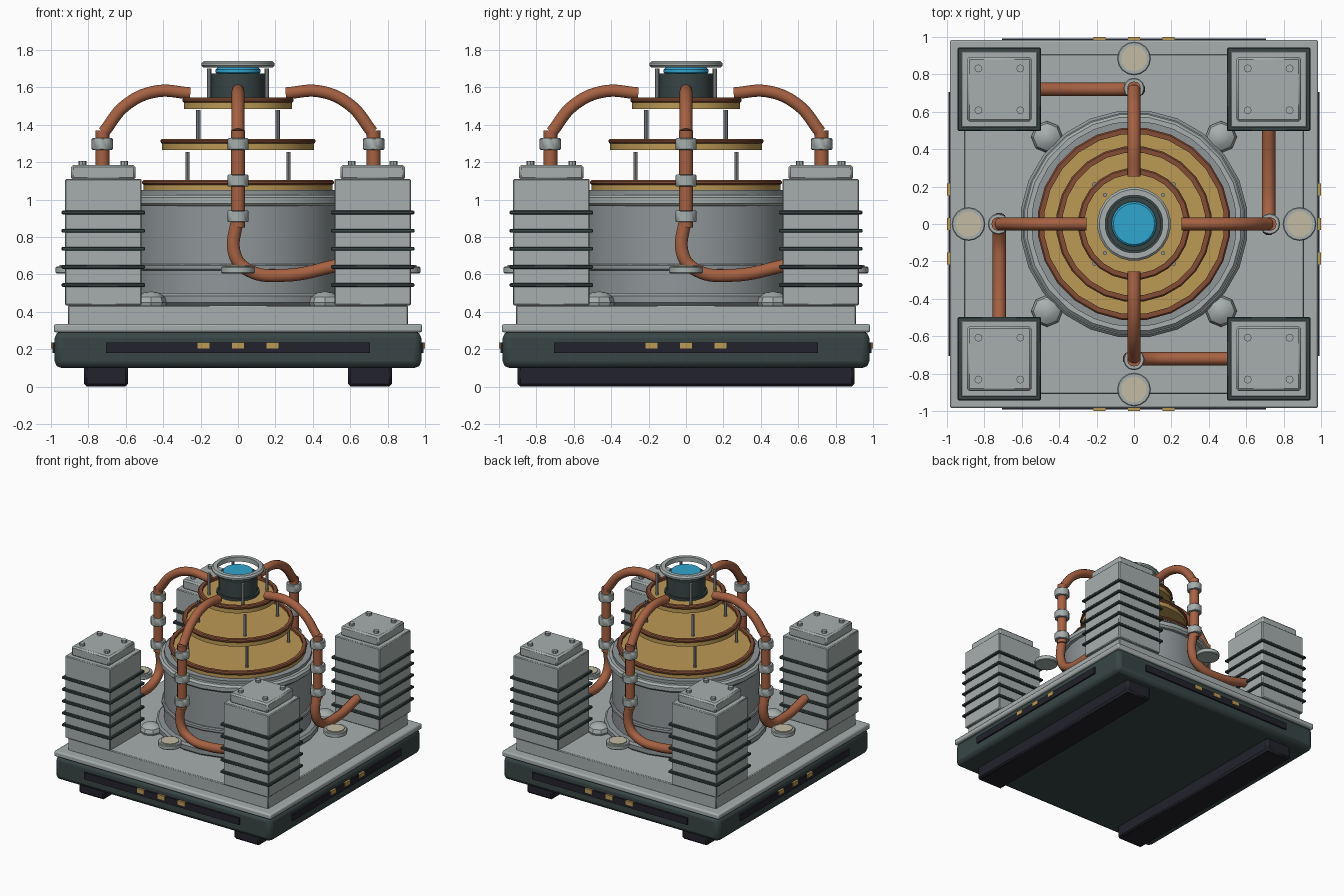
import bpy, bmesh, math
from mathutils import Matrix, Vector

if "Cube" in bpy.data.objects:
    bpy.data.objects.remove(bpy.data.objects["Cube"])


def material(name, r, g, b):
    m = bpy.data.materials.new(name)
    m.use_nodes = True
    m.diffuse_color = (r, g, b, 1)
    node = next(n for n in m.node_tree.nodes if n.type == "BSDF_PRINCIPLED")
    node.inputs["Base Color"].default_value = (r, g, b, 1)
    return m


LIGHT = material("light grey paint", 0.38, 0.43, 0.42)
STEEL = material("steel", 0.28, 0.31, 0.32)
DARK = material("dark green grey", 0.04, 0.06, 0.06)
BLACK = material("blue black", 0.016, 0.016, 0.025)
COPPER = material("copper", 0.38, 0.12, 0.055)
RIM = material("dark copper", 0.23, 0.075, 0.035)
GOLD = material("gold", 0.50, 0.32, 0.09)
CYAN = material("glowing cyan", 0.03, 0.38, 0.62)
CREAM = material("cream", 0.54, 0.50, 0.37)


def finish(name, bm, mat, turn=0, bevel=0, segments=1):
    """Turn a bmesh into an object, rotated by quarter turns about z."""
    bmesh.ops.recalc_face_normals(bm, faces=bm.faces)
    mesh = bpy.data.meshes.new(name)
    for f in bm.faces:
        f.smooth = True
    bm.to_mesh(mesh)
    bm.free()
    mesh.set_sharp_from_angle(angle=math.radians(32))
    mesh.materials.append(mat)
    ob = bpy.data.objects.new(name, mesh)
    bpy.context.collection.objects.link(ob)
    ob.rotation_euler.z = turn * math.pi / 2
    if bevel:
        mod = ob.modifiers.new("bevel", "BEVEL")
        mod.width = bevel
        mod.segments = segments
    return ob


def box(name, x, y, z0, z1, sx, sy, mat, turn=0, bevel=0, segments=1):
    bm = bmesh.new()
    place = Matrix.Translation((x, y, (z0 + z1) / 2)) @ Matrix.Diagonal((sx, sy, z1 - z0, 1))
    bmesh.ops.create_cube(bm, size=1, matrix=place)
    return finish(name, bm, mat, turn, bevel, segments)


def cylinder(name, x, y, z0, z1, r, mat, turn=0, sides=16, top=None, bevel=0):
    bm = bmesh.new()
    bmesh.ops.create_cone(bm, cap_ends=True, segments=sides, radius1=r,
                          radius2=r if top is None else top, depth=z1 - z0,
                          matrix=Matrix.Translation((x, y, (z0 + z1) / 2)))
    return finish(name, bm, mat, turn, bevel)


def ring(name, r0, r1, z0, z1, mat, chamfer=0.008, sides=24):
    """Chamfered band lathed about the z axis."""
    c = chamfer
    profile = [(r0, z0), (r1 - c, z0), (r1, z0 + c), (r1, z1 - c), (r1 - c, z1), (r0, z1)]
    bm = bmesh.new()
    loops = []
    for i in range(sides):
        a = math.tau * (i + 0.5) / sides
        loops.append([bm.verts.new((r * math.cos(a), r * math.sin(a), z)) for r, z in profile])
    n = len(profile)
    for i in range(sides):
        a, b = loops[i], loops[(i + 1) % sides]
        for j in range(n):
            k = (j + 1) % n
            bm.faces.new((a[j], b[j], b[k], a[k]))
    return finish(name, bm, mat)


def pipe(name, points, r, turn):
    curve = bpy.data.curves.new(name, "CURVE")
    curve.dimensions = "3D"
    curve.bevel_depth = r
    curve.bevel_resolution = 3
    curve.resolution_u = 8
    curve.use_fill_caps = True
    spline = curve.splines.new("BEZIER")
    spline.bezier_points.add(len(points) - 1)
    for bp, p in zip(spline.bezier_points, points):
        bp.co = p
        bp.handle_left_type = bp.handle_right_type = "AUTO"
    curve.materials.append(COPPER)
    ob = bpy.data.objects.new(name, curve)
    bpy.context.collection.objects.link(ob)
    ob.rotation_euler.z = turn * math.pi / 2


# Base and skids
for side in (-1, 1):
    box("skid", side * 0.705, 0, 0, 0.13, 0.235, 1.8, BLACK, bevel=0.015)
box("base_body", 0, 0, 0.10, 0.295, 1.96, 1.96, DARK, bevel=0.035, segments=2)
box("base_plate", 0, 0, 0.29, 0.335, 1.97, 1.97, LIGHT, bevel=0.012, segments=2)
box("deck", 0, 0, 0.33, 0.435, 1.82, 1.82, LIGHT, bevel=0.006)

# Reactor drum and its bands
cylinder("drum", 0, 0, 0.43, 1.05, 0.55, STEEL, sides=32)
ring("drum_foot_ring", 0.5, 0.61, 0.435, 0.50, STEEL, 0.015)
ring("drum_middle_band", 0.5, 0.57, 0.62, 0.655, STEEL)
ring("drum_top_band", 0.5, 0.59, 0.965, 1.025, LIGHT, 0.015)

# Stacked gold tiers with copper rims
for r, z in ((0.505, 1.045), (0.405, 1.265), (0.288, 1.485)):
    cylinder("tier_plate", 0, 0, z, z + 0.04, r, GOLD, sides=24)
    ring("tier_rim", r - 0.022, r + 0.012, z + 0.034, z + 0.06, RIM)

# Core on top
cylinder("core_housing", 0, 0, 1.52, 1.675, 0.145, DARK, sides=24)
cylinder("core_collar", 0, 0, 1.50, 1.545, 0.16, DARK, sides=24)
cylinder("core_light", 0, 0, 1.67, 1.705, 0.12, CYAN, sides=24, bevel=0.01)
ring("core_guard", 0.155, 0.197, 1.705, 1.742, LIGHT, 0.012)

for k in range(4):
    # Side strip and indicator squares
    box("side_strip", 0, -0.986, 0.18, 0.235, 1.41, 0.014, BLACK, k)
    for x in (-0.185, 0, 0.185):
        box("indicator", x, -0.992, 0.203, 0.237, 0.065, 0.016, GOLD, k)

    # Corner cooling tower
    box("tower_body", 0.72, -0.72, 0.435, 1.11, 0.41, 0.41, LIGHT, k, 0.006)
    box("tower_cap", 0.72, -0.72, 1.105, 1.185, 0.345, 0.345, LIGHT, k, 0.012)
    for i in range(5):
        z = 0.543 + i * 0.097
        box("cooling_fin", 0.72, -0.72, z - 0.01, z + 0.01, 0.445, 0.445, DARK, k, 0.004)
    for dx in (-0.112, 0.112):
        for dy in (-0.112, 0.112):
            cylinder("cap_bolt", 0.72 + dx, -0.72 + dy, 1.18, 1.205, 0.021, LIGHT, k, 8)

    # Support rods between the tiers
    for d, z0, z1 in ((0.27, 1.07, 1.255), (0.212, 1.29, 1.48), (0.155, 1.52, 1.70)):
        cylinder("support_rod", d, -d, z0, z1, 0.012, STEEL, k, 8)

    # Rounded lug at the foot of the drum
    bm = bmesh.new()
    place = Matrix.Translation((0.465, -0.465, 0.45)) @ Matrix.Diagonal((1, 1, 0.7, 1))
    bmesh.ops.create_uvsphere(bm, u_segments=8, v_segments=6, radius=0.085, matrix=place)
    finish("drum_lug", bm, LIGHT, k)

    # Gauge disc
    cylinder("gauge_case", 0, -0.885, 0.605, 0.642, 0.09, LIGHT, k, 16, bevel=0.005)
    cylinder("gauge_face", 0, -0.885, 0.64, 0.649, 0.07, CREAM, k, 10)

    # Coolant pipe: arch, riser, and sweep into the tower
    pipe("pipe_arch", [(0, -0.255, 1.568), (0, -0.44, 1.578), (0, -0.60, 1.505),
                       (0, -0.718, 1.36)], 0.034, k)
    cylinder("pipe_riser", 0, -0.725, 0.85, 1.37, 0.037, COPPER, k, 12)
    pipe("pipe_sweep", [(0, -0.72, 0.92), (-0.015, -0.72, 0.70), (0.06, -0.72, 0.62),
                        (0.25, -0.72, 0.595), (0.55, -0.72, 0.652)], 0.036, k)
    for z in (0.91, 1.102, 1.297):
        cylinder("pipe_collar", 0, -0.725, z - 0.031, z + 0.031, 0.057, LIGHT, k, 12, bevel=0.005)
